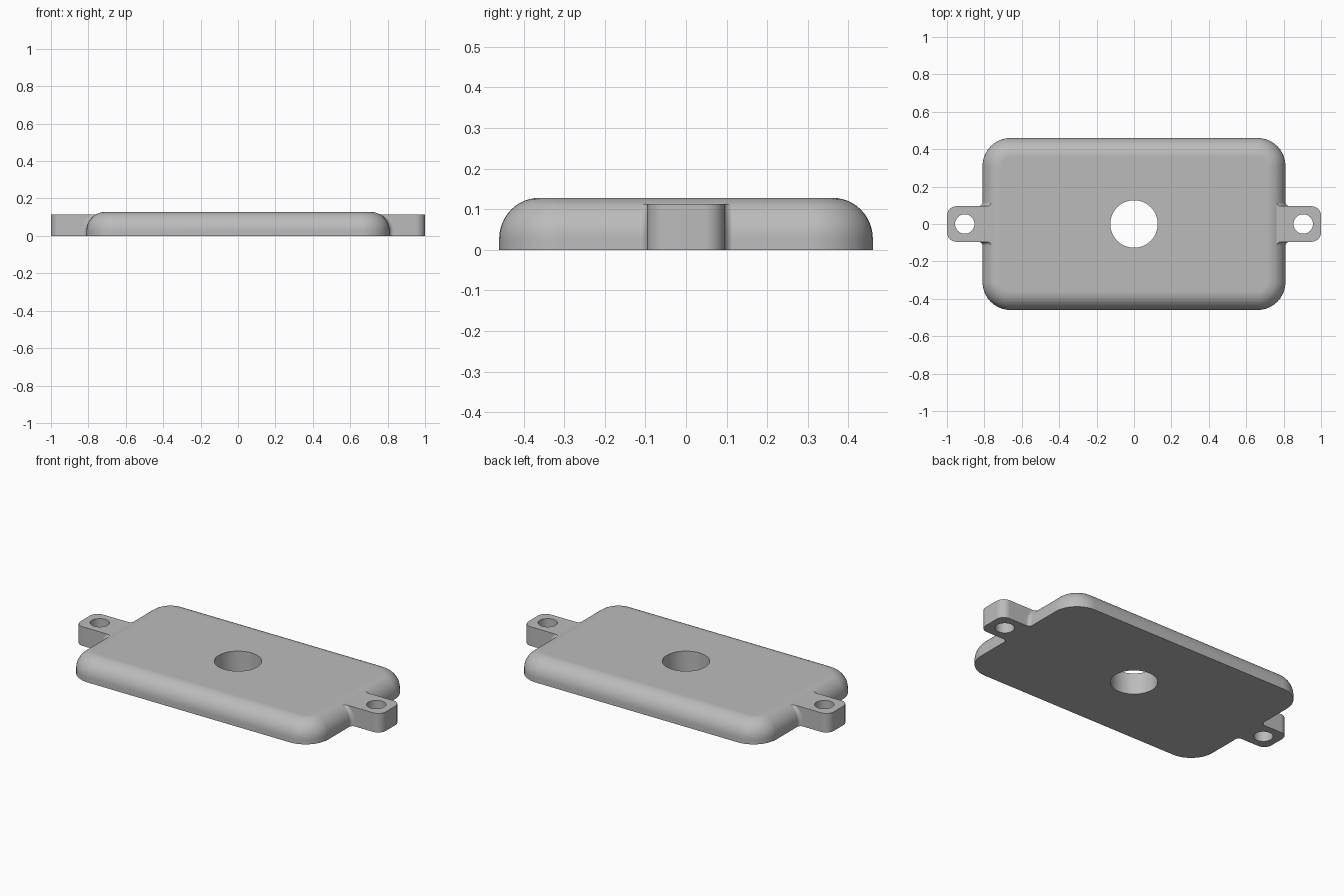
import bpy
import bmesh
from math import sin, cos, sqrt, pi, radians

if "Cube" in bpy.data.objects:
    bpy.data.objects.remove(bpy.data.objects["Cube"], do_unlink=True)

HALF_X, HALF_Y, HEIGHT = 0.81, 0.46, 0.128
CORNER, ROUND = 0.15, 0.10
TAB_W, TAB_TOP, TAB_CORNER, FILLET = 0.095, 0.113, 0.05, 0.025

grey = bpy.data.materials.new("plain grey")
grey.use_nodes = True
colour = (0.5, 0.5, 0.5, 1)
grey.diffuse_color = colour
grey.node_tree.nodes["Principled BSDF"].inputs["Base Color"].default_value = colour


def arc(cx, cy, r, start, end, n=10):
    angles = [radians(start + (end - start) * i / n) for i in range(n + 1)]
    return [(cx + r * cos(a), cy + r * sin(a)) for a in angles]


def loft(name, layers):
    """Solid through a stack of (height, outline) layers."""
    bm = bmesh.new()
    rings = [[bm.verts.new((x, y, z)) for x, y in pts] for z, pts in layers]
    count = len(rings[0])
    for low, high in zip(rings, rings[1:]):
        for i in range(count):
            j = (i + 1) % count
            bm.faces.new((low[i], low[j], high[j], high[i]))
    bm.faces.new(rings[0][::-1])
    bm.faces.new(rings[-1])
    bmesh.ops.recalc_face_normals(bm, faces=bm.faces)
    mesh = bpy.data.meshes.new(name)
    bm.to_mesh(mesh)
    bm.free()
    mesh.materials.append(grey)
    obj = bpy.data.objects.new(name, mesh)
    bpy.context.collection.objects.link(obj)
    return obj


def combine(target, tool, operation):
    mod = target.modifiers.new(operation.lower(), 'BOOLEAN')
    mod.operation = operation
    mod.solver = 'EXACT'
    mod.object = tool
    bpy.context.view_layer.objects.active = target
    bpy.ops.object.modifier_apply(modifier=mod.name)
    bpy.data.objects.remove(tool, do_unlink=True)


def inset_at(z):
    """How far the rounded rim has pulled in at a height."""
    rise = max(0, z - (HEIGHT - ROUND))
    return ROUND - sqrt(max(0, ROUND ** 2 - rise ** 2))


def body_outline(z):
    r = CORNER - inset_at(z)
    x, y = HALF_X - CORNER, HALF_Y - CORNER
    return (arc(x, y, r, 0, 90) + arc(-x, y, r, 90, 180)
            + arc(-x, -y, r, 180, 270) + arc(x, -y, r, 270, 360))


def tab_outline(z, side):
    root = HALF_X - inset_at(z) - 0.001
    fx, fy = root + FILLET, TAB_W + FILLET
    cx, cy = 1 - TAB_CORNER, TAB_W - TAB_CORNER
    pts = ([(0.6, -fy)] + arc(fx, -fy, FILLET, 180, 90, 6)
           + arc(cx, -cy, TAB_CORNER, -90, 0) + arc(cx, cy, TAB_CORNER, 0, 90)
           + arc(fx, fy, FILLET, 270, 180, 6) + [(0.6, fy)])
    return [(side * x, side * y) for x, y in pts]


# Plate with a rounded upper rim
steps = 12
rim = [HEIGHT - ROUND + ROUND * sin(pi / 2 * i / steps) for i in range(steps + 1)]
heights = sorted([0] + rim + [TAB_TOP])
plate = loft("cover_plate", [(z, body_outline(z)) for z in heights])

# Mounting tabs, flared where they meet the plate
tab_heights = [z for z in heights if z <= TAB_TOP]
for side, label in ((1, "left"), (-1, "right")):
    tab = loft(label + "_tab", [(z, tab_outline(z, side)) for z in tab_heights])
    combine(plate, tab, 'UNION')

# Centre hole and screw holes
for x, r in ((0, 0.127), (0.905, 0.052), (-0.905, 0.052)):
    ring = arc(x, 0, r, 0, 360, 48)[:-1]
    cutter = loft("hole_cutter", [(-0.1, ring), (0.3, ring)])
    cutter.hide_render = True
    combine(plate, cutter, 'DIFFERENCE')

# Smooth curves, crisp edges, flat top
bpy.ops.object.select_all(action='DESELECT')
plate.select_set(True)
bpy.context.view_layer.objects.active = plate
bpy.ops.object.shade_smooth_by_angle(angle=radians(30))
weighted = plate.modifiers.new("flat_face_normals", 'WEIGHTED_NORMAL')
weighted.keep_sharp = True
